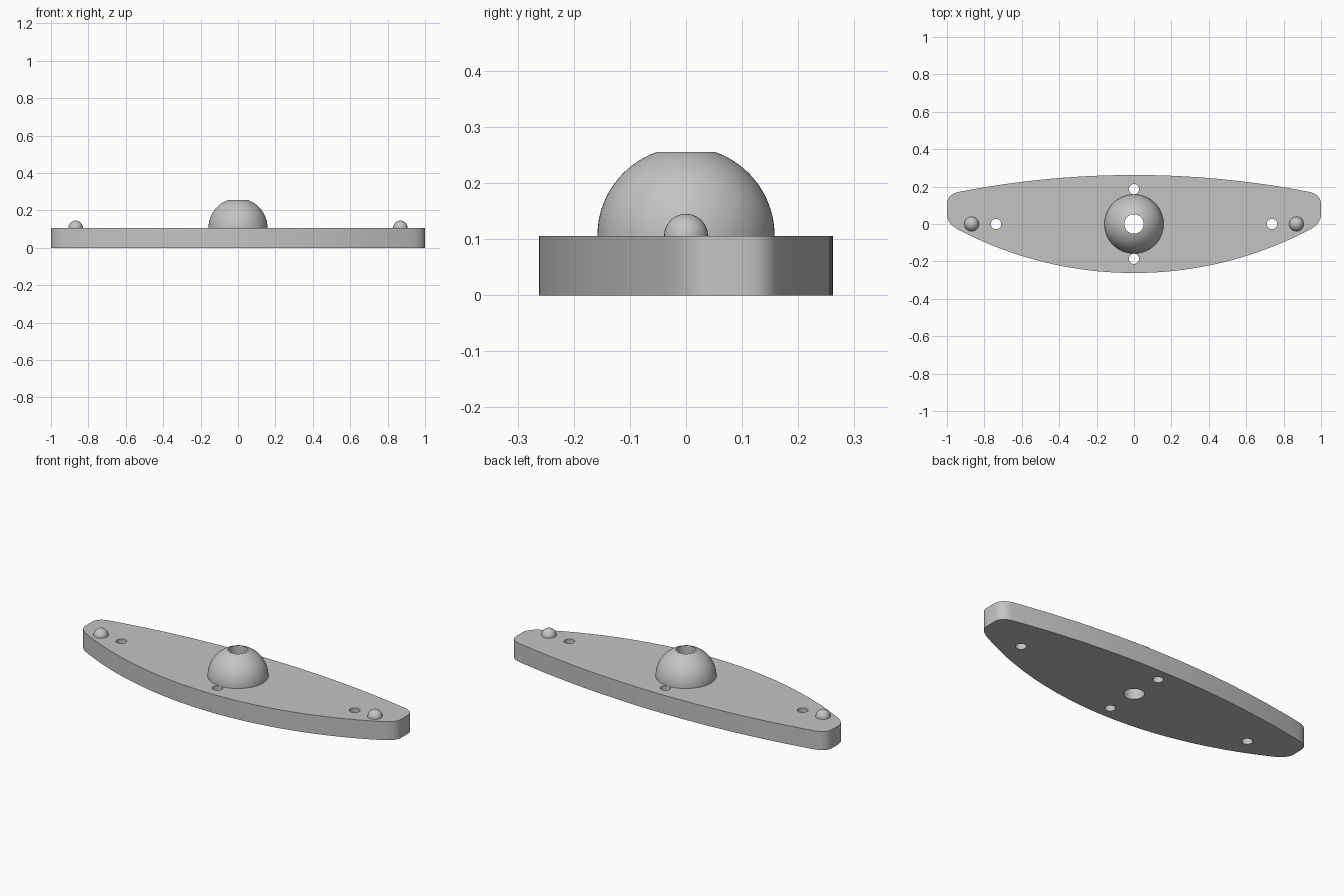
import bpy, bmesh, math
from mathutils import Vector

if "Cube" in bpy.data.objects:
    bpy.data.objects.remove(bpy.data.objects["Cube"], do_unlink=True)

TOP = 0.106      # plate thickness
BORE = 0.052     # centre hole radius
DOME = 0.158     # dome radius

grey = bpy.data.materials.new("plain grey")
grey.use_nodes = True
colour = (0.55, 0.55, 0.55, 1)
grey.diffuse_color = colour
grey.node_tree.nodes["Principled BSDF"].inputs["Base Color"].default_value = colour


def finish(name, bm):
    bmesh.ops.recalc_face_normals(bm, faces=bm.faces)
    mesh = bpy.data.meshes.new(name)
    bm.to_mesh(mesh)
    bm.free()
    mesh.materials.append(grey)
    obj = bpy.data.objects.new(name, mesh)
    bpy.context.collection.objects.link(obj)
    return obj


def smooth(obj):
    bpy.ops.object.select_all(action="DESELECT")
    obj.select_set(True)
    bpy.context.view_layer.objects.active = obj
    bpy.ops.object.shade_smooth_by_angle(angle=math.radians(30))


def arc(middle, end, steps=20):
    """Right half of a shallow circular arc, from x = 0 out to the end point."""
    rise = end[1] - middle
    radius = (end[0] ** 2 + rise ** 2) / (2 * abs(rise))
    sign = math.copysign(1, rise)
    sweep = math.asin(end[0] / radius)
    return [(radius * math.sin(sweep * i / steps),
             middle + sign * radius * (1 - math.cos(sweep * i / steps)))
            for i in range(steps + 1)]


def corner(a, b, c, steps=10):
    """Rounded corner from a to c, pulled towards b."""
    a, b, c = Vector(a), Vector(b), Vector(c)
    return [tuple(a * (1 - t) ** 2 + b * 2 * t * (1 - t) + c * t * t)
            for t in (i / steps for i in range(steps + 1))]


def lathe(name, profile, x=0, steps=64):
    """Spin a closed (radius, height) profile about a vertical axis."""
    bm = bmesh.new()
    verts = [bm.verts.new((r, 0, z)) for r, z in profile]
    edges = [bm.edges.new((verts[i - 1], verts[i])) for i in range(len(verts))]
    bmesh.ops.spin(bm, geom=verts + edges, cent=(0, 0, 0), axis=(0, 0, 1),
                   angle=2 * math.pi, steps=steps)
    bmesh.ops.remove_doubles(bm, verts=bm.verts, dist=1e-5)
    bmesh.ops.translate(bm, verts=bm.verts, vec=(x, 0, 0))
    obj = finish(name, bm)
    smooth(obj)
    return obj


# Plate: bowed front and back edges with rounded ends, mirrored across x
back, front = (0.93, 0.173), (0.93, -0.035)
half = arc(-0.262, front)
half += corner(front, (1, 0), (1, 0.05))[1:]
half += corner((1, 0.105), (1, 0.16), back)
half += arc(0.262, back)[-2::-1]
outline = half + [(-x, y) for x, y in half[-2:0:-1]]

bm = bmesh.new()
base = bm.faces.new([bm.verts.new((x, y, 0)) for x, y in outline])
raised = bmesh.ops.extrude_face_region(bm, geom=[base])["geom"]
bmesh.ops.translate(bm, vec=(0, 0, TOP),
                    verts=[v for v in raised if isinstance(v, bmesh.types.BMVert)])
plate = finish("plate", bm)

# Drilled holes: centre bore and four small holes
bm = bmesh.new()
holes = [(0, 0, BORE, 64)]
holes += [(s * 0.738, 0, 0.028, 32) for s in (-1, 1)]
holes += [(0, s * 0.186, 0.0275, 32) for s in (-1, 1)]
for x, y, r, n in holes:
    new = bmesh.ops.create_cone(bm, cap_ends=True, segments=n,
                                radius1=r, radius2=r, depth=0.4)["verts"]
    bmesh.ops.translate(bm, verts=new, vec=(x, y, 0))
drill = finish("hole_cutter", bm)
drill.hide_render = True
cut = plate.modifiers.new("holes", "BOOLEAN")
cut.operation, cut.solver, cut.object = "DIFFERENCE", "EXACT", drill
bpy.context.view_layer.objects.active = plate
plate.select_set(True)
bpy.ops.object.modifier_apply(modifier=cut.name)
bpy.data.objects.remove(drill, do_unlink=True)
smooth(plate)

# Central dome with the bore running through it
limit = math.acos(BORE / DOME)
dome = [(DOME * math.cos(limit * i / 20), TOP + DOME * math.sin(limit * i / 20))
        for i in range(21)]
lathe("dome", dome + [(BORE, TOP)])

# Small rounded studs at both ends
PIN = 0.039
stud = [(PIN * math.cos(math.pi / 2 * i / 12), TOP + PIN * math.sin(math.pi / 2 * i / 12))
        for i in range(13)]
for side, x in (("left", 0.868), ("right", -0.868)):
    lathe(side + "_stud", stud + [(0, TOP)], x, 32)
